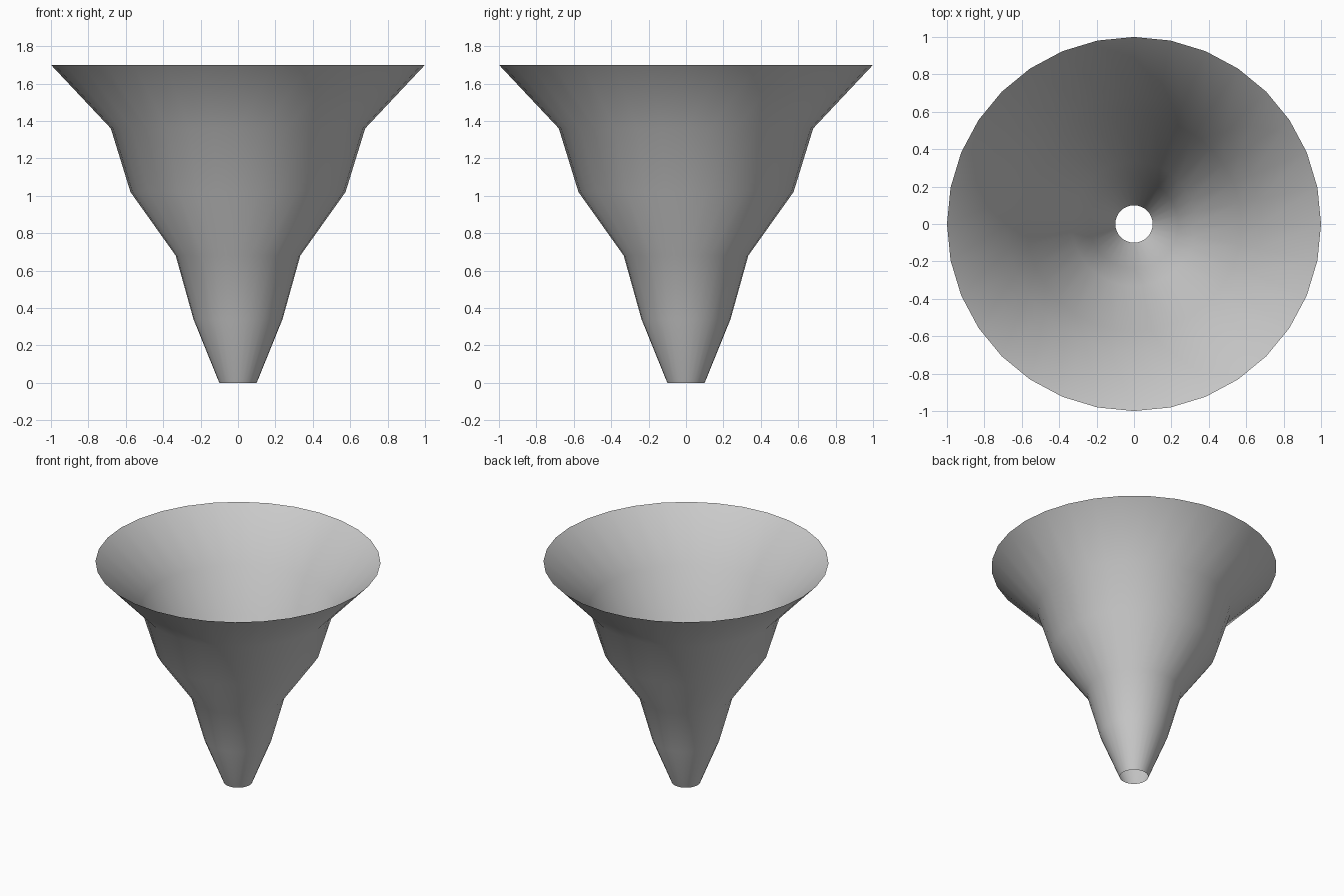
import bpy
import bmesh
import math

cube = bpy.data.objects.get("Cube")
if cube:
    bpy.data.objects.remove(cube, do_unlink=True)

SIDES = 32
HEIGHT = 1.7
RADII = [0.1, 0.238, 0.333, 0.575, 0.68, 1.0]  # evenly spaced rings, bottom to top


def flat_material(name, color):
    mat = bpy.data.materials.new(name)
    mat.use_nodes = True
    mat.diffuse_color = color
    mat.node_tree.nodes["Principled BSDF"].inputs["Base Color"].default_value = color
    return mat


# Funnel wall: a thin open sheet, with a hole at the bottom and a wide mouth
bm = bmesh.new()
rings = []
for level, radius in enumerate(RADII):
    z = HEIGHT * level / (len(RADII) - 1)
    angles = [math.tau * i / SIDES for i in range(SIDES)]
    rings.append([bm.verts.new((radius * math.cos(a), radius * math.sin(a), z))
                  for a in angles])

for lower, upper in zip(rings, rings[1:]):
    for i in range(SIDES):
        j = (i + 1) % SIDES
        face = bm.faces.new((lower[i], lower[j], upper[j], upper[i]))
        face.smooth = True

mesh = bpy.data.meshes.new("funnel_wall")
bm.to_mesh(mesh)
bm.free()
mesh.materials.append(flat_material("light grey", (0.6, 0.6, 0.6, 1.0)))
funnel = bpy.data.objects.new("funnel_wall", mesh)
bpy.context.collection.objects.link(funnel)
